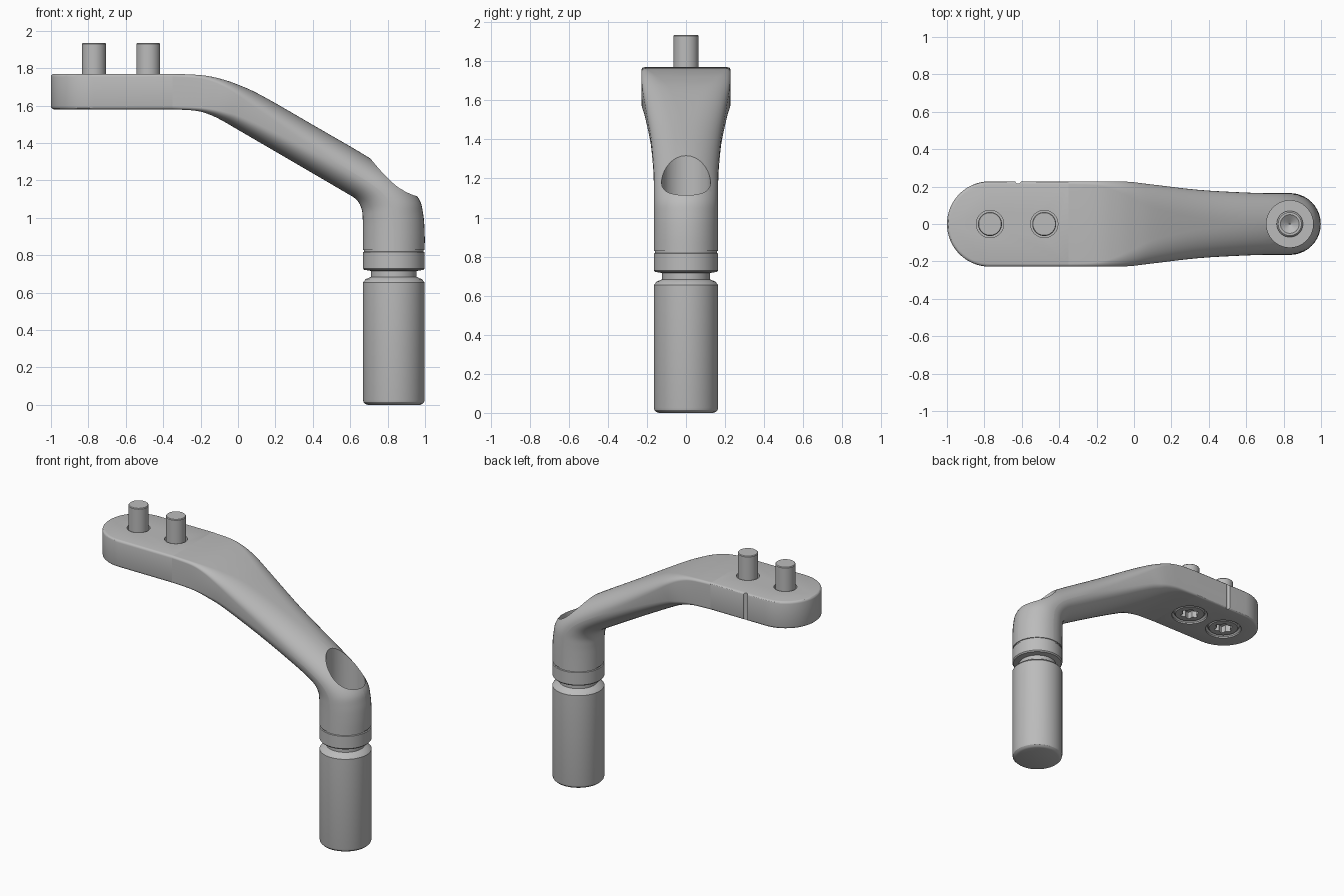
import bpy, bmesh, math

if "Cube" in bpy.data.objects:
    bpy.data.objects.remove(bpy.data.objects["Cube"])

steel = bpy.data.materials.new("satin_grey")
steel.use_nodes = True
grey = (0.5, 0.5, 0.5, 1)
steel.diffuse_color = grey
steel.node_tree.nodes["Principled BSDF"].inputs["Base Color"].default_value = grey


def finish(name, bm):
    bmesh.ops.recalc_face_normals(bm, faces=bm.faces[:])
    mesh = bpy.data.meshes.new(name)
    bm.to_mesh(mesh)
    bm.free()
    mesh.materials.append(steel)
    ob = bpy.data.objects.new(name, mesh)
    bpy.context.collection.objects.link(ob)
    return ob


def loft(name, rings):
    """Bridge closed rings of equal size and cap both ends."""
    bm = bmesh.new()
    loops = [[bm.verts.new(p) for p in ring] for ring in rings]
    n = len(loops[0])
    for a, b in zip(loops, loops[1:]):
        for i in range(n):
            j = (i + 1) % n
            bm.faces.new((a[i], a[j], b[j], b[i]))
    bm.faces.new(loops[0])
    bm.faces.new(loops[-1])
    return finish(name, bm)


def lathe(name, profile, x, y=0, segs=64):
    """Turn (radius, z) points round a vertical axis."""
    turns = [2 * math.pi * i / segs for i in range(segs)]
    return loft(name, [[(x + r * math.cos(a), y + r * math.sin(a), z) for a in turns]
                       for r, z in profile])


def select(ob):
    bpy.ops.object.select_all(action='DESELECT')
    ob.select_set(True)
    bpy.context.view_layer.objects.active = ob


def cut(ob, cutter):
    mod = ob.modifiers.new("cut", 'BOOLEAN')
    mod.operation = 'DIFFERENCE'
    mod.solver = 'EXACT'
    mod.object = cutter
    select(ob)
    bpy.ops.object.modifier_apply(modifier=mod.name)
    bpy.data.objects.remove(cutter)


def smooth(ob, angle=30):
    select(ob)
    bpy.ops.object.shade_smooth_by_angle(angle=math.radians(angle))


HALF, LOW, HIGH, JOIN, EDGE = 0.228, 1.58, 1.77, -0.35, 0.016
POST_X, POST_R = 0.833, 0.165
PINS = (-0.77, -0.48)

# Mounting plate: round-ended slab with a softened rim
bm = bmesh.new()
outline = [(JOIN, HALF)]
for i in range(33):
    a = math.pi / 2 + math.pi * i / 32
    outline.append((HALF - 1 + HALF * math.cos(a), HALF * math.sin(a)))
outline.append((JOIN, -HALF))
base = bm.faces.new([bm.verts.new((x, y, LOW)) for x, y in outline])
up = bmesh.ops.extrude_face_region(bm, geom=[base])["geom"]
bmesh.ops.translate(bm, vec=(0, 0, HIGH - LOW),
                    verts=[v for v in up if isinstance(v, bmesh.types.BMVert)])
rim = [e for e in bm.edges
       if abs(e.verts[0].co.z - e.verts[1].co.z) < 0.001
       and not all(abs(v.co.x - JOIN) < 0.001 for v in e.verts)]
bmesh.ops.bevel(bm, geom=rim, offset=EDGE, segments=3, profile=0.5, affect='EDGES')
plate = finish("mounting_plate", bm)
for x in PINS:
    cut(plate, lathe("pin_bore", [(0.073, 1.72), (0.073, 1.9)], x))
    cut(plate, lathe("head_bore", [(0.118, 1.5), (0.118, 1.59), (0.106, 1.602), (0.106, 1.65)], x))
cut(plate, lathe("index_notch", [(0.016, 1.5), (0.016, 1.9)], -0.62, HALF + 0.004, 16))
smooth(plate)

# Arm: sections as top x, top z, bottom x, bottom z, half width, roundness
SECTIONS = [
    (JOIN, HIGH, JOIN, LOW, HALF, 0),
    (-0.2, 1.763, -0.23, 1.573, HALF, 0.03),
    (-0.1, 1.745, -0.16, 1.555, HALF, 0.16),
    (0, 1.712, -0.09, 1.523, 0.225, 0.36),
    (0.13, 1.652, 0.01, 1.465, 0.212, 0.6),
    (0.4, 1.497, 0.29, 1.302, 0.182, 0.85),
    (0.7, 1.322, 0.55, 1.15, 0.167, 1),
    (0.87, 1.205, 0.63, 1.1, POST_R, 1),
    (0.965, 1.105, 0.66, 1.05, POST_R, 1),
    (0.99, 1.02, 0.667, 0.99, POST_R, 1),
    (0.998, 0.92, 0.668, 0.92, POST_R, 1),
    (0.998, 0.828, 0.668, 0.828, POST_R, 1),
]


def catmull(p, q, r, s, t):
    return [0.5 * (2 * b + (c - a) * t + (2 * a - 5 * b + 4 * c - d) * t * t
                   + (3 * b - a - 3 * c + d) * t ** 3) for a, b, c, d in zip(p, q, r, s)]


def section(tx, tz, bx, bz, w, k):
    k = min(max(k, 0), 0.999)
    h = math.hypot(tx - bx, tz - bz) / 2
    rx, rh = EDGE + (w - EDGE) * k, EDGE + (h - EDGE) * k
    ring = []
    for sy, sh, start in ((1, 1, 0), (-1, 1, 1), (-1, -1, 2), (1, -1, 3)):
        for i in range(11):
            a = (start + i / 10) * math.pi / 2
            y = sy * (w - rx) + rx * math.cos(a)
            u = (sh * (h - rh) + rh * math.sin(a)) / h
            ring.append(((tx + bx) / 2 + u * (tx - bx) / 2, y, (tz + bz) / 2 + u * (tz - bz) / 2))
    return ring


rings = []
last = len(SECTIONS) - 1
for i in range(last):
    four = [SECTIONS[min(max(i + o, 0), last)] for o in (-1, 0, 1, 2)]
    rings += [section(*catmull(*four, s / 5)) for s in range(5)]
rings.append(section(*SECTIONS[-1]))
arm = loft("arm", rings)
cut(arm, lathe("screw_well", [(0.125, 0.98), (0.125, 1.6)], POST_X))
smooth(arm, 35)

# Screw seat at the bottom of the well, with a conical centre
smooth(lathe("well_screw", [(0.07, 0.975), (0.07, 1.01), (0.062, 1.018), (0.05, 1.018),
                            (0.004, 0.985)], POST_X))

# Turned post: foot, body, neck and collar
smooth(lathe("post", [(0.14, 0), (0.153, 0.005), (0.162, 0.014), (POST_R, 0.027),
                      (POST_R, 0.655), (0.15, 0.672), (0.122, 0.684), (0.122, 0.716),
                      (0.158, 0.722), (POST_R, 0.73), (POST_R, 0.816), (0.159, 0.819),
                      (0.159, 0.828)], POST_X))

# Pins above the plate and socket screw heads below it
for label, x in zip(("outer", "inner"), PINS):
    smooth(lathe(label + "_pin", [(0.064, 1.7), (0.064, 1.93), (0.06, 1.935)], x))
    head = lathe(label + "_screw_head", [(0.094, 1.587), (0.101, 1.594), (0.101, 1.66)], x)
    lobes = []
    for z in (1.55, 1.635):
        ring = []
        for i in range(48):
            a = 2 * math.pi * i / 48
            r = 0.053 + 0.009 * math.cos(6 * a)
            ring.append((x + r * math.cos(a), r * math.sin(a), z))
        lobes.append(ring)
    cut(head, loft("socket", lobes))
    smooth(head)
